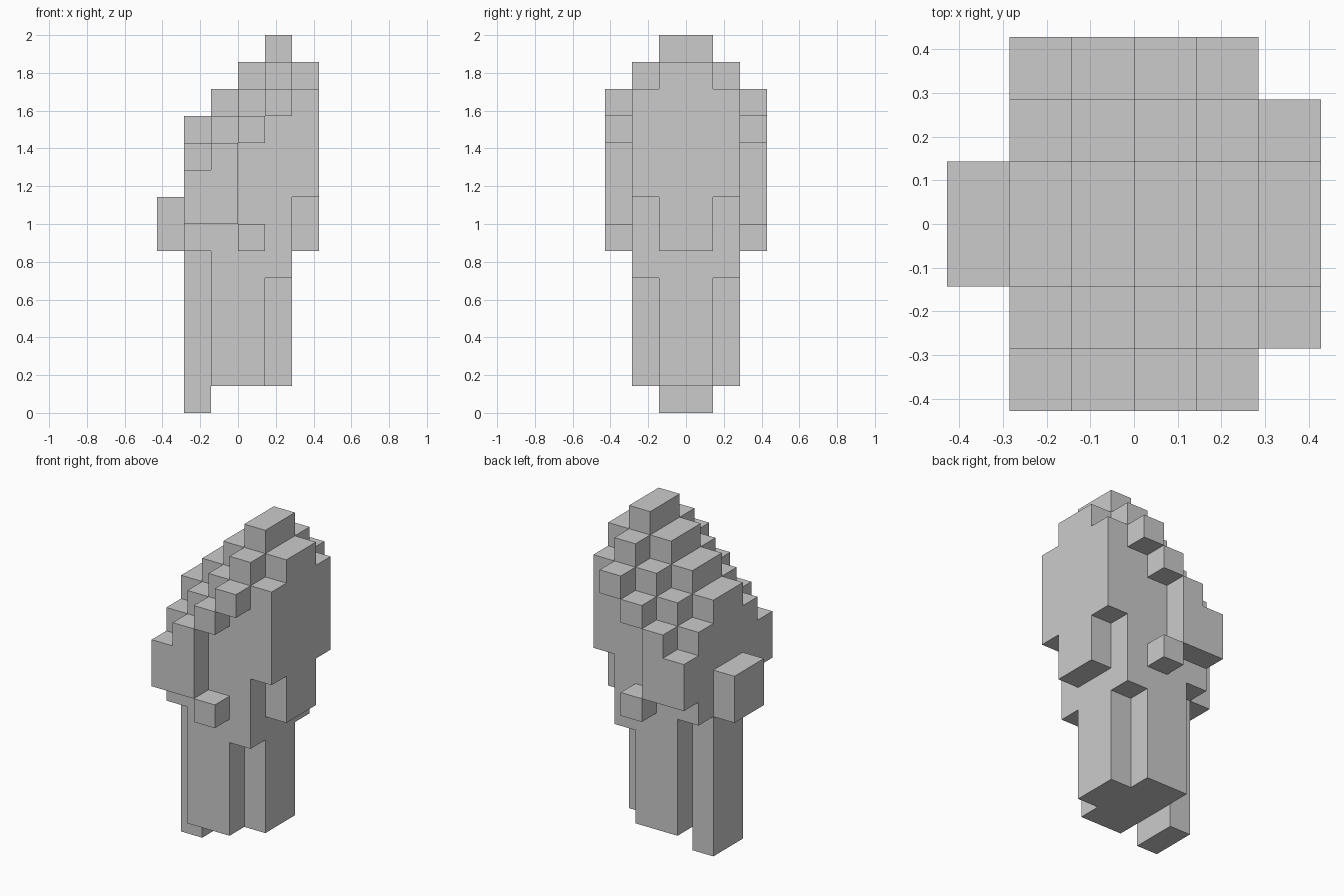
import bpy, bmesh
from mathutils import Vector

if "Cube" in bpy.data.objects:
    bpy.data.objects.remove(bpy.data.objects["Cube"])

U = 2 / 14  # edge of one cube

# part -> runs of cubes: (x cell, ring out from the centre in y, bottom, top)
parts = {
    "stem": [(-1, 0, 1, 6), (0, 0, 1, 6), (1, 0, 1, 6),
             (-1, 1, 1, 6), (0, 1, 1, 6), (1, 1, 5, 6)],
    "rear_leg": [(-2, 0, 0, 6)],
    "left_block": [(-3, 0, 6, 8)],
    "right_slab": [(2, 0, 6, 13), (2, 1, 8, 12)],
    # sloping top: each step in x rises one cube, each ring out in y drops one
    "stepped_body": [(x, ring, 6, x + 13 - ring) for x in range(-2, 2) for ring in (0, 1)],
    "side_panels": [(-2, 2, 7, 9), (-1, 2, 7, 10)],
    "upper_knobs": [(0, 2, 10, 11), (1, 2, 11, 12)],
    "lower_knobs": [(0, 2, 6, 7)],
}


def cells(runs):
    """Cubes of a part, mirrored front to back."""
    return {(x, y, z) for x, ring, low, high in runs
            for y in (ring, -1 - ring) for z in range(low, high)}


solid = set().union(*(cells(runs) for runs in parts.values()))


def build(name, runs):
    """Skin only the cube sides that are open to the air, then merge flat areas."""
    bm = bmesh.new()
    for cell in cells(runs):
        centre = Vector(cell) + Vector((0.5, 0.5, 0.5))
        for axis in range(3):
            for sign in (-1, 1):
                n = Vector((0, 0, 0))
                n[axis] = sign
                if tuple(int(c + d) for c, d in zip(cell, n)) in solid:
                    continue
                a = Vector((0, 0, 0))
                a[(axis + 1) % 3] = 0.5
                b = n.cross(a)
                mid = centre + n * 0.5
                bm.faces.new([bm.verts.new((mid + s * a + t * b) * U)
                              for s, t in ((-1, -1), (1, -1), (1, 1), (-1, 1))])
    bmesh.ops.remove_doubles(bm, verts=bm.verts[:], dist=0.001)
    bmesh.ops.dissolve_limit(bm, angle_limit=0.01, verts=bm.verts[:], edges=bm.edges[:])
    mesh = bpy.data.meshes.new(name)
    bm.to_mesh(mesh)
    bm.free()
    bpy.context.collection.objects.link(bpy.data.objects.new(name, mesh))


for name, runs in parts.items():
    build(name, runs)
